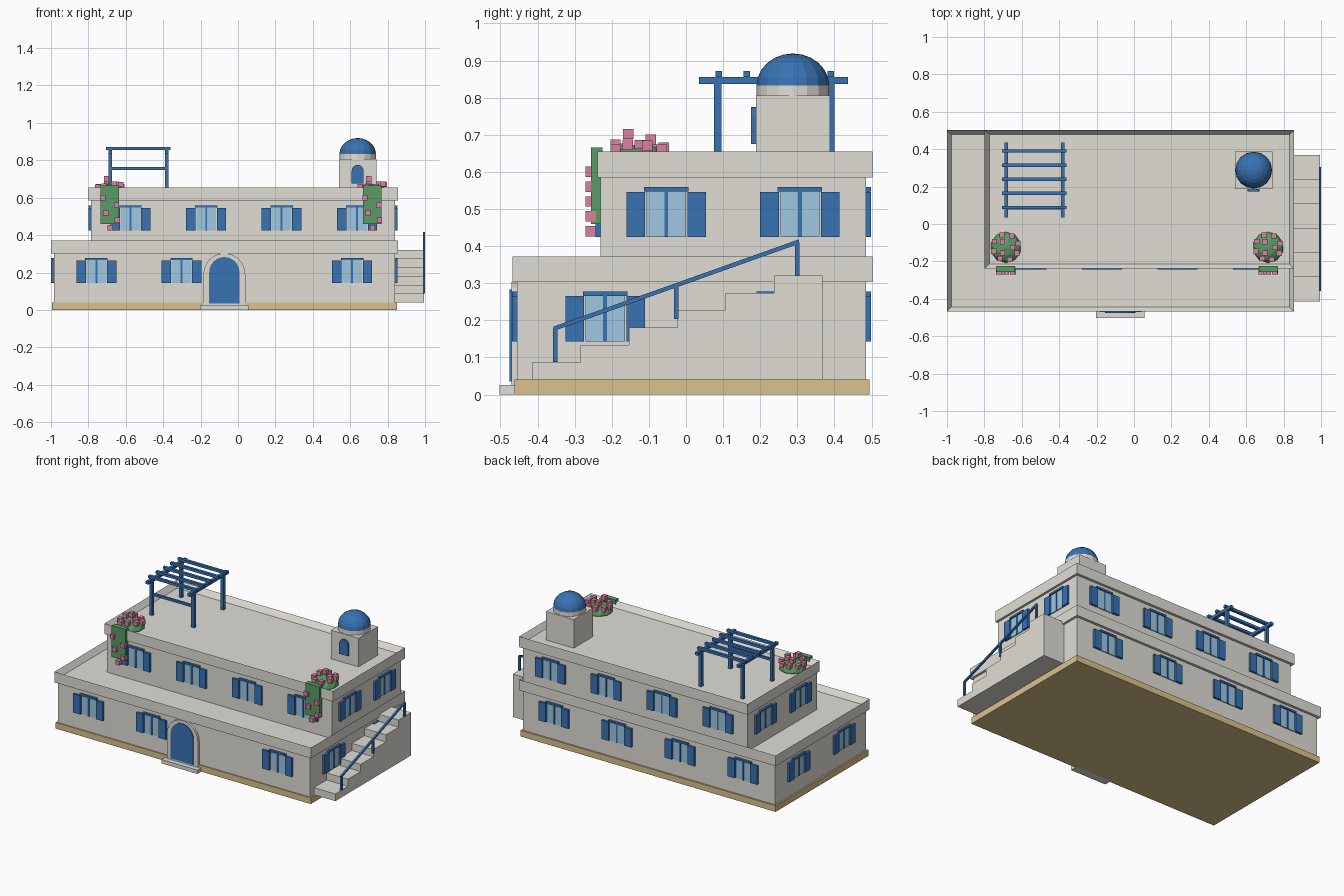
import bpy, bmesh, math, random
from mathutils import Matrix, Vector

if "Cube" in bpy.data.objects:
    bpy.data.objects.remove(bpy.data.objects["Cube"])
random.seed(4)


def material(name, r, g, b):
    m = bpy.data.materials.new(name)
    m.use_nodes = True
    m.diffuse_color = (r, g, b, 1)
    m.node_tree.nodes["Principled BSDF"].inputs["Base Color"].default_value = (r, g, b, 1)
    return m


PLASTER = material("plaster", 0.75, 0.73, 0.67)
SAND = material("sandstone", 0.70, 0.54, 0.27)
BLUE = material("painted_blue", 0.04, 0.17, 0.45)
GLASS = material("glass", 0.35, 0.57, 0.75)
GREEN = material("leaf_green", 0.10, 0.33, 0.13)
PINK = material("blossom_pink", 0.72, 0.22, 0.36)


def finish(bm, name, *mats):
    bmesh.ops.recalc_face_normals(bm, faces=bm.faces)
    mesh = bpy.data.meshes.new(name)
    bm.to_mesh(mesh)
    bm.free()
    for m in mats:
        mesh.materials.append(m)
    ob = bpy.data.objects.new(name, mesh)
    bpy.context.collection.objects.link(ob)
    return ob


def add_box(bm, x0, x1, y0, y1, z0, z1, slot=0):
    mid = Vector((x0 + x1, y0 + y1, z0 + z1)) / 2
    size = Matrix.Diagonal((x1 - x0, y1 - y0, z1 - z0, 1))
    verts = bmesh.ops.create_cube(bm, size=1, matrix=Matrix.Translation(mid) @ size)["verts"]
    for f in {f for v in verts for f in v.link_faces}:
        f.material_index = slot


def box(name, mat, *bounds):
    bm = bmesh.new()
    add_box(bm, *bounds)
    return finish(bm, name, mat)


def parapet(name, *bounds):
    # Slab with its top sunk to leave a low rim around the terrace
    bm = bmesh.new()
    add_box(bm, *bounds)
    top = max(bm.faces, key=lambda f: f.calc_center_median().z)
    bmesh.ops.inset_region(bm, faces=[top], thickness=0.035)
    bmesh.ops.translate(bm, vec=(0, 0, -0.036), verts=top.verts)
    return finish(bm, name, PLASTER)


def extrude(name, mat, points, vec):
    bm = bmesh.new()
    face = bm.faces.new([bm.verts.new(p) for p in points])
    new = bmesh.ops.extrude_face_region(bm, geom=[face])["geom"]
    bmesh.ops.translate(bm, vec=vec, verts=[v for v in new if isinstance(v, bmesh.types.BMVert)])
    return finish(bm, name, mat)


def arch(name, mat, x, half, z0, top, y0, y1):
    # Round-headed plate facing the front
    pts = [(x - half, y0, z0), (x + half, y0, z0)]
    for i in range(13):
        a = math.pi * i / 12
        pts.append((x + half * math.cos(a), y0, top - half + half * math.sin(a)))
    return extrude(name, mat, pts, (0, y1 - y0, 0))


# Main building
box("foundation", SAND, -0.995, 0.85, -0.462, 0.495, 0, 0.04)
box("lower_walls", PLASTER, -0.985, 0.84, -0.455, 0.485, 0.04, 0.303)
parapet("lower_parapet", -1.0, 0.855, -0.468, 0.502, 0.303, 0.372)
box("upper_walls", PLASTER, -0.785, 0.84, -0.23, 0.485, 0.33, 0.585)
parapet("upper_parapet", -0.798, 0.855, -0.239, 0.502, 0.585, 0.655)

# Shuttered window, shared by every opening
bm = bmesh.new()
add_box(bm, -0.053, 0.053, -0.006, 0, 0, 0.124, 1)
add_box(bm, -0.005, 0.005, -0.010, 0, 0, 0.124)
add_box(bm, -0.06, 0.06, -0.014, 0, 0.123, 0.135)
for s in (-1, 1):
    a, b = sorted((s * 0.057, s * 0.107))
    add_box(bm, a, b, -0.014, 0, 0, 0.122)
window = finish(bm, "window", BLUE, GLASS)
window_mesh = window.data
bpy.data.objects.remove(window)


def place_window(name, x, y, z, turn):
    ob = bpy.data.objects.new(name, window_mesh)
    ob.location = (x, y, z)
    ob.rotation_euler.z = math.radians(turn)
    bpy.context.collection.objects.link(ob)


LOWER_X = (-0.757, -0.302, 0.155, 0.61)
UPPER_X = (-0.575, -0.17, 0.233, 0.637)
for level, xs, ys, z, front, left in (
        ("lower", LOWER_X, (-0.218, 0.25), 0.143, -0.455, -0.985),
        ("upper", UPPER_X, (-0.053, 0.307), 0.424, -0.23, -0.785)):
    for x in xs:
        if not (level == "lower" and x == LOWER_X[2]):
            place_window(level + "_front_window", x, front, z, 0)
        place_window(level + "_back_window", x, 0.485, z, 180)
    for y in ys:
        place_window(level + "_left_window", 0.84, y, z, 90)
        place_window(level + "_right_window", left, y, z, -90)

# Front door
arch("door_surround", PLASTER, -0.073, 0.112, 0.025, 0.303, -0.47, -0.45)
arch("front_door", BLUE, -0.073, 0.081, 0.035, 0.283, -0.475, -0.45)
box("door_step", PLASTER, -0.203, 0.057, -0.502, -0.45, 0, 0.025)

# Outside stairs
START, RUN, RISE = -0.415, 0.1305, 0.0468
profile = [(0.84, START, 0.04)]
for i in range(6):
    z = 0.04 + RISE * (i + 1)
    profile += [(0.84, START + RUN * i, z), (0.84, START + RUN * (i + 1), z)]
profile.append((0.84, START + RUN * 6, 0.04))
extrude("stairs", PLASTER, profile, (0.155, 0, 0))

# Stair railing
for y, z0, z1 in ((-0.352, 0.088, 0.178), (-0.026, 0.204, 0.292), (0.3, 0.32, 0.41)):
    box("railing_post", BLUE, 0.988, 1.0, y - 0.006, y + 0.006, z0, z1)
extrude("handrail", BLUE, [(0.988, -0.357, 0.171), (0.988, 0.304, 0.406),
                           (0.988, 0.304, 0.418), (0.988, -0.357, 0.183)], (0.012, 0, 0))

# Domed roof room
CX, CY = 0.64, 0.288
box("roof_room", PLASTER, CX - 0.1, CX + 0.1, CY - 0.1, CY + 0.1, 0.615, 0.806)
arch("roof_room_door", BLUE, CX, 0.032, 0.675, 0.775, CY - 0.113, CY - 0.09)
bm = bmesh.new()
bmesh.ops.create_cone(bm, cap_ends=True, segments=16, radius1=0.098, radius2=0.098, depth=0.028,
                      matrix=Matrix.Translation((CX, CY, 0.819)))
finish(bm, "dome_drum", PLASTER)
bm = bmesh.new()
bmesh.ops.create_uvsphere(bm, u_segments=16, v_segments=12, radius=1)
bmesh.ops.bisect_plane(bm, geom=bm.verts[:] + bm.edges[:] + bm.faces[:], dist=1e-4,
                       plane_co=(0, 0, 0), plane_no=(0, 0, -1), clear_outer=True)
bmesh.ops.transform(bm, verts=bm.verts,
                    matrix=Matrix.Translation((CX, CY, 0.832)) @ Matrix.Diagonal((0.098, 0.098, 0.087, 1)))
finish(bm, "dome", BLUE)

# Pergola
for x in (-0.683, -0.381):
    for y in (0.085, 0.39):
        box("pergola_post", BLUE, x - 0.01, x + 0.01, y - 0.01, y + 0.01, 0.615, 0.84)
    box("pergola_beam", BLUE, x - 0.01, x + 0.01, 0.035, 0.437, 0.837, 0.856)
for i in range(5):
    y = 0.088 + 0.0755 * i
    box("pergola_slat", BLUE, -0.705, -0.36, y - 0.009, y + 0.009, 0.855, 0.872)
box("pergola_rail", BLUE, -0.683, -0.381, 0.078, 0.092, 0.748, 0.763)

# Flowering bushes with trailing vines
for side, x in (("right", -0.685), ("left", 0.717)):
    bm = bmesh.new()
    bmesh.ops.create_icosphere(bm, subdivisions=2, radius=1)
    bmesh.ops.transform(bm, verts=bm.verts, matrix=Matrix.Translation((x, -0.125, 0.625))
                        @ Matrix.Diagonal((0.083, 0.083, 0.05, 1)))
    finish(bm, side + "_bush", GREEN)
    box(side + "_vine", GREEN, x - 0.05, x + 0.05, -0.256, -0.225, 0.46, 0.665)
    spots = [(x + dx, -0.257, 0.6 - 0.04 * i)
             for i, dx in enumerate((-0.038, 0.036, -0.022, 0.04, 0.002))]
    for i in range(8):
        a = math.tau * i / 8 + 0.3
        spots.append((x + 0.068 * math.cos(a), -0.125 + 0.068 * math.sin(a),
                      0.655 + random.uniform(0, 0.02)))
    for i in range(3):
        a = math.tau * i / 3
        spots.append((x + 0.035 * math.cos(a), -0.125 + 0.035 * math.sin(a), 0.672 + 0.015 * i))
    bm = bmesh.new()
    for px, py, pz in spots:
        h = 0.014
        add_box(bm, px - h, px + h, py - h, py + h, pz - h, pz + h)
    finish(bm, side + "_blossoms", PINK)
